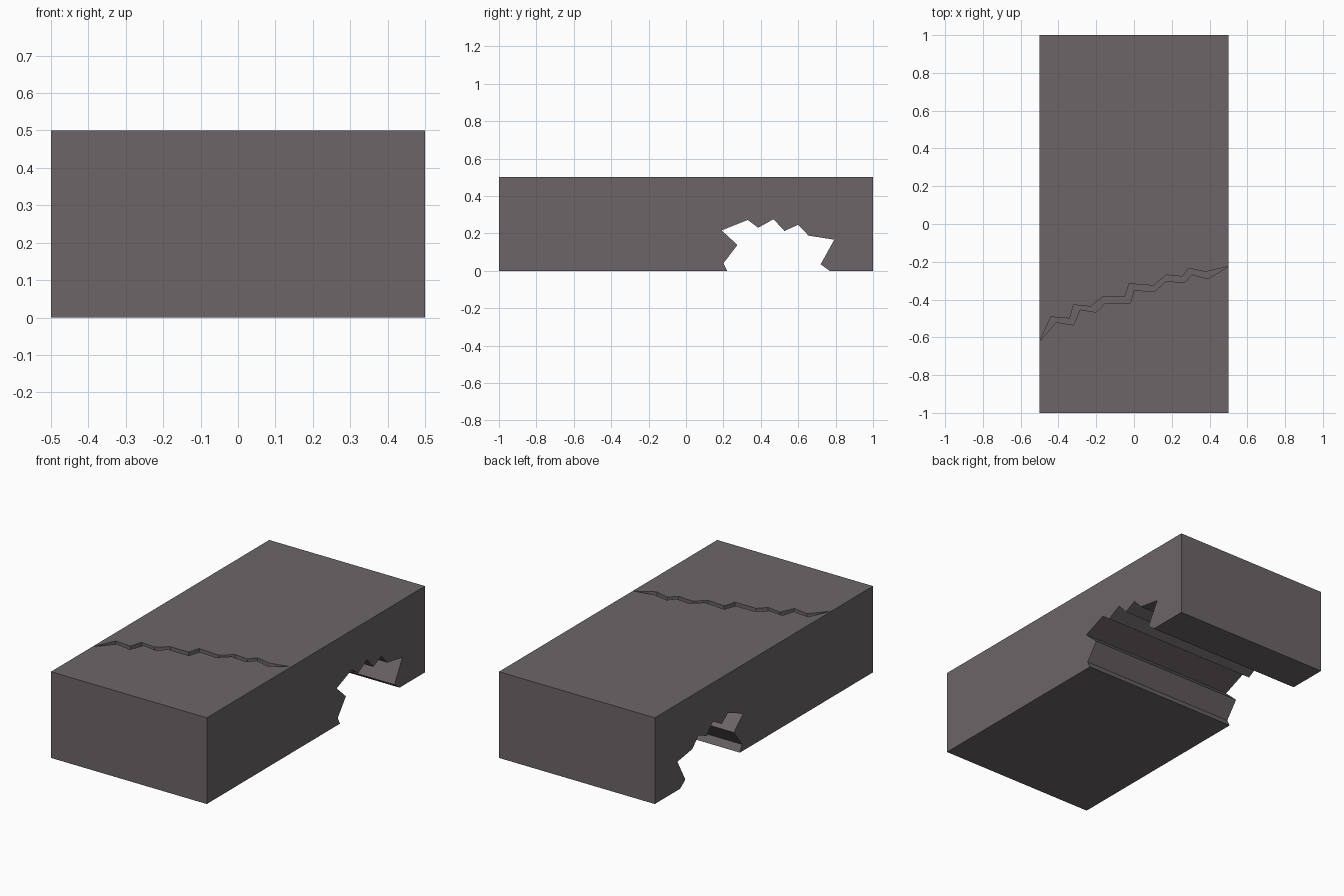
import bpy, bmesh
from mathutils import Vector

if "Cube" in bpy.data.objects:
    bpy.data.objects.remove(bpy.data.objects["Cube"])


def prism(name, points, sweep):
    """Closed outline swept along a vector."""
    bm = bmesh.new()
    face = bm.faces.new([bm.verts.new(p) for p in points])
    res = bmesh.ops.extrude_face_region(bm, geom=[face])
    verts = [v for v in res["geom"] if isinstance(v, bmesh.types.BMVert)]
    bmesh.ops.translate(bm, verts=verts, vec=Vector(sweep))
    bmesh.ops.recalc_face_normals(bm, faces=bm.faces)
    mesh = bpy.data.meshes.new(name)
    bm.to_mesh(mesh)
    bm.free()
    obj = bpy.data.objects.new(name, mesh)
    bpy.context.collection.objects.link(obj)
    return obj


# Stone block: side profile (y, z) with the broken-out hollow underneath
hollow = [(0.22, 0), (0.20, 0.04), (0.275, 0.138), (0.19, 0.216), (0.33, 0.272),
          (0.386, 0.23), (0.468, 0.276), (0.526, 0.213), (0.60, 0.246),
          (0.655, 0.188), (0.793, 0.166), (0.72, 0.035), (0.767, 0)]
profile = [(-1, 0.5), (-1, 0)] + hollow + [(1, 0), (1, 0.5)]
block = prism("stone_block", [(-0.5, y, z) for y, z in profile], (1, 0, 0))

# Jagged crack across the top: back edge and front edge (x, y)
back_edge = [(-0.499, -0.62), (-0.44, -0.492), (-0.34, -0.50), (-0.32, -0.428),
             (-0.23, -0.437), (-0.165, -0.385), (-0.048, -0.385), (-0.026, -0.316),
             (0.105, -0.326), (0.17, -0.27), (0.255, -0.278), (0.29, -0.235),
             (0.38, -0.253), (0.499, -0.225)]
front_edge = [(-0.413, -0.52), (-0.32, -0.535), (-0.286, -0.453), (-0.20, -0.467),
              (-0.155, -0.42), (-0.02, -0.42), (0.0, -0.35), (0.108, -0.358),
              (0.17, -0.302), (0.265, -0.31), (0.307, -0.267), (0.39, -0.29)]
crack = prism("crack_cutter",
              [(x, y, 0.45) for x, y in front_edge + back_edge[::-1]], (0, 0, 0.1))
crack.hide_render = True
crack.hide_viewport = True

cut = block.modifiers.new("crack", "BOOLEAN")
cut.operation = "DIFFERENCE"
cut.solver = "EXACT"
cut.object = crack

# Dark stone colour
stone = bpy.data.materials.new("dark_stone")
stone.diffuse_color = (0.15, 0.13, 0.135, 1)
stone.use_nodes = True
stone.node_tree.nodes["Principled BSDF"].inputs["Base Color"].default_value = stone.diffuse_color
block.data.materials.append(stone)
